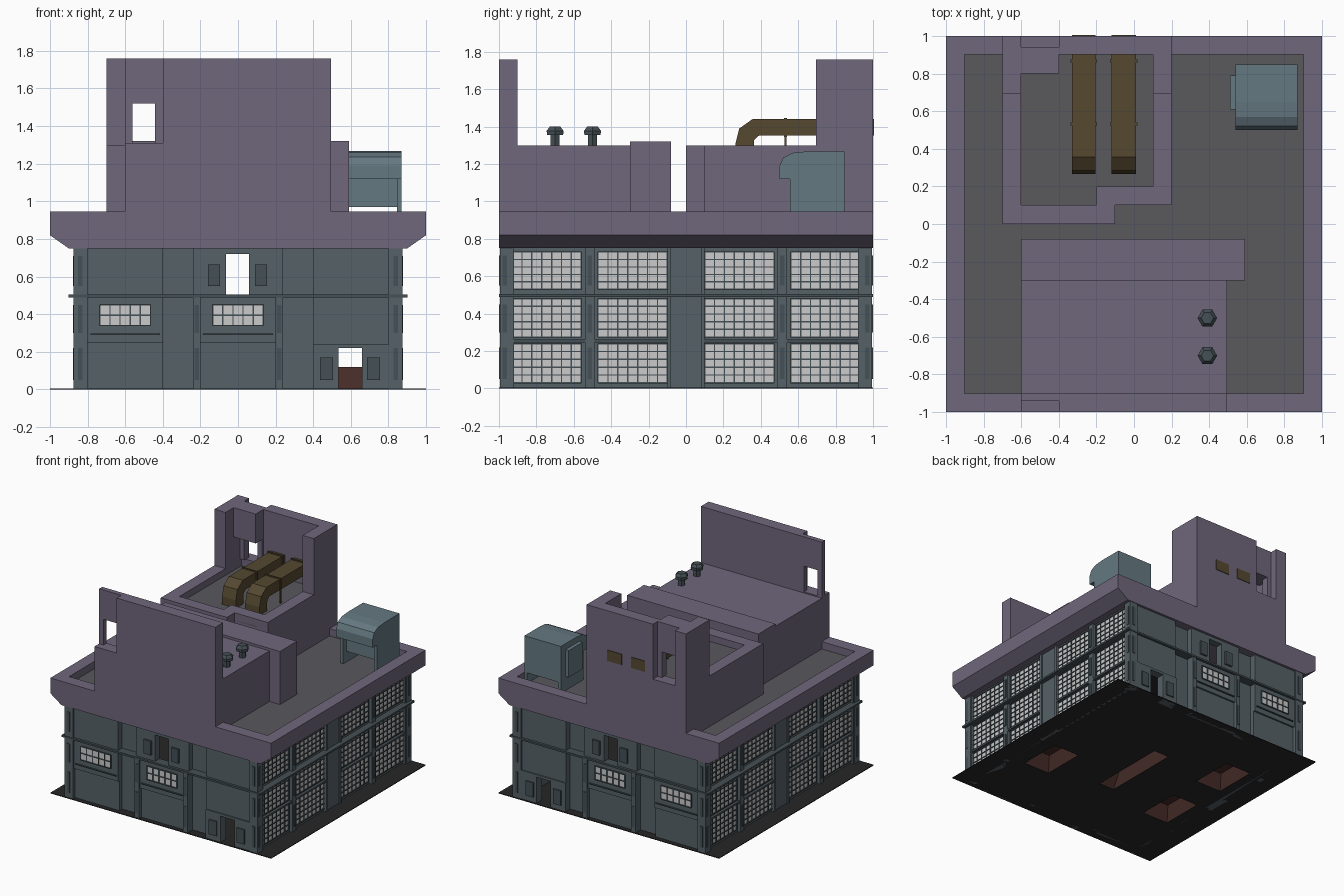
import bpy, bmesh, math
from mathutils import Vector

if "Cube" in bpy.data.objects:
    bpy.data.objects.remove(bpy.data.objects["Cube"])

COLORS = {"stone": (.16, .135, .2), "wall": (.09, .12, .135), "trim": (.06, .08, .09),
          "roof": (.10, .10, .11), "pane": (.55, .54, .55), "duct": (.09, .065, .03),
          "hood": (.13, .19, .22), "dark": (.02, .02, .02), "rust": (.06, .025, .02)}
MATS = {}
for k, c in COLORS.items():
    MATS[k] = bpy.data.materials.new(k)
    MATS[k].diffuse_color = (*c, 1)


def finish(name, bm, mat, mirror=""):
    bmesh.ops.recalc_face_normals(bm, faces=bm.faces)
    me = bpy.data.meshes.new(name)
    bm.to_mesh(me)
    bm.free()
    ob = bpy.data.objects.new(name, me)
    bpy.context.collection.objects.link(ob)
    me.materials.append(MATS[mat])
    if mirror:
        m = ob.modifiers.new("mirror", 'MIRROR')
        m.use_axis = [a in mirror for a in "XYZ"]
        m.use_mirror_merge = False
    return ob


def boxes(name, items, mat, mirror=""):
    """One object from (x0, x1, y0, y1, z0, z1) boxes."""
    bm = bmesh.new()
    for x0, x1, y0, y1, z0, z1 in items:
        vs = bmesh.ops.create_cube(bm, size=1)["verts"]
        for v in vs:
            v.co = Vector((x0 + (v.co.x + .5) * (x1 - x0), y0 + (v.co.y + .5) * (y1 - y0),
                           z0 + (v.co.z + .5) * (z1 - z0)))
    return finish(name, bm, mat, mirror)


def prism(name, pts, axis, spans, mat, mirror=""):
    """Extrude a 2D profile along an axis, once for each (start, end) span."""
    bm = bmesh.new()
    put = {"x": lambda p, t: (t, *p), "y": lambda p, t: (p[0], t, p[1]), "z": lambda p, t: (*p, t)}[axis]
    for a, b in spans:
        f = bm.faces.new([bm.verts.new(put(p, a)) for p in pts])
        new = bmesh.ops.extrude_face_region(bm, geom=[f], use_keep_orig=True)["geom"]
        step = Vector(put((0, 0), b - a))
        bmesh.ops.translate(bm, verts=[g for g in new if isinstance(g, bmesh.types.BMVert)], vec=step)
    return finish(name, bm, mat, mirror)


def holed(x0, x1, y0, y1, z0, z1, hx0, hx1, hz0, hz1):
    """Boxes that surround a rectangular opening in an xz wall."""
    b = [(x0, hx0, y0, y1, z0, z1), (hx1, x1, y0, y1, z0, z1), (hx0, hx1, y0, y1, hz1, z1)]
    if hz0 > z0:
        b.append((hx0, hx1, y0, y1, z0, hz0))
    return b


def bars(u0, u1, v0, v1, nu, nv, t):
    """Rectangles of a window lattice."""
    r = [(u0 + (u1 - u0) * i / nu - t, u0 + (u1 - u0) * i / nu + t, v0, v1) for i in range(nu + 1)]
    return r + [(u0, u1, v0 + (v1 - v0) * j / nv - t, v0 + (v1 - v0) * j / nv + t) for j in range(nv + 1)]


# ground plate with pits, pit shells
ground = boxes("ground_plate", [(-1, 1, -1, 1, 0, .006)], "dark")
pits = [(0, 0, .07, .33), (.6, -.28, .12, .18), (-.6, -.28, .12, .18), (-.6, .36, .12, .18)]
cut = boxes("pit_cutter", [(x - w, x + w, y - d, y + d, -.1, .1) for x, y, w, d in pits], "dark")
cut.hide_render = True
cut.hide_viewport = True
mod = ground.modifiers.new("pits", 'BOOLEAN')
mod.object = cut
mod.solver = 'EXACT'
bm = bmesh.new()
for x, y, w, d in pits:
    low, top = [[bm.verts.new((x + sx * w * s, y + sy * d * s, z))
                 for sx, sy in ((-1, -1), (1, -1), (1, 1), (-1, 1))] for s, z in ((1, 0), (.7, .12))]
    bm.faces.new(top)
    for i in range(4):
        bm.faces.new((low[i], low[i - 1], top[i - 1], top[i]))
finish("pit_shells", bm, "rust")
boxes("inner_floor", [(-.82, .82, -.92, .92, .46, .488)], "dark")

# front and back walls (mirrored), recessed columns between the bays
Y0, Y1 = -.98, -.92
boxes("end_walls",
      [(-.87, -.4, Y0, Y1, .25, .76), (-.87, -.4, -.965, Y1, 0, .25),
       (-.24, .24, Y0, Y1, .25, .49), (-.24, .24, -.965, Y1, 0, .25),
       (.4, .87, Y0, Y1, .24, .76),
       (-.4, -.24, -.93, -.9, 0, .76), (.24, .4, -.93, -.9, 0, .76)]
      + holed(-.24, .24, Y0, Y1, .49, .76, -.065, .058, .5, .72)
      + holed(.4, .87, -.99, Y1, 0, .24, .535, .66, 0, .22), "wall", "Y")
pil = [(-.875, -.8), (-.24, -.2), (.2, .24), (.8, .875)]
boxes("end_pilasters", [(a, b, -.995, -.93, 0, .76) for a, b in (pil[0], pil[3])]
      + [(a, b, -.995, -.93, 0, .49) for a, b in pil[1:3]], "wall", "Y")
boxes("end_band", [(-.9, .9, -1, -.92, .49, .505)], "trim", "Y")
rows = [(.05, .22), (.3, .45), (.55, .71)]
boxes("pilaster_plates", [((a + b) / 2 - .012, (a + b) / 2 + .012, -1, -.98, z0, z1)
                          for a, b in (pil[0], pil[3]) for z0, z1 in rows]
      + [((a + b) / 2 - .012, (a + b) / 2 + .012, -1, -.98, z0, z1)
         for a, b in pil[1:3] for z0, z1 in rows[:2]], "trim", "Y")
boxes("door_side_panels", [(-.16, -.095, -.995, -.97, .55, .665), (.09, .155, -.995, -.97, .55, .665),
                           (.435, .505, -1, -.97, .05, .17), (.685, .755, -1, -.97, .05, .17)], "trim", "Y")

# small windows on the ends
ends = [(-.735, -.465), (-.135, .135)]
boxes("end_window_panes", [(a, b, -.984, -.96, .34, .45) for a, b in ends], "pane", "Y")
boxes("end_window_bars", [(u0, u1, -.989, -.975, v0, v1) for a, b in ends
                          for u0, u1, v0, v1 in bars(a, b, .34, .45, 5, 2, .0035)]
      + [(a - .05, b + .05, -.99, -.97, .29, .298) for a, b in ends], "trim", "Y")

# long window walls on the sides (mirrored)
cols = [(-.93, -.56), (-.47, -.1), (.1, .47), (.56, .93)]
levels = [(.03, .24), (.275, .48), (.53, .73)]
boxes("side_walls", [(.8, .845, -.98, .98, 0, .76), (.8, .86, -.08, .08, 0, .76)], "wall", "X")
boxes("side_window_panes", [(.83, .849, a, b, z0, z1) for a, b in cols for z0, z1 in levels], "pane", "X")
boxes("side_window_bars", [(.84, .855, u0, u1, v0, v1) for a, b in cols for z0, z1 in levels
                           for u0, u1, v0, v1 in bars(a, b, z0, z1, 7, 5, .0035)], "trim", "X")
posts = [(-.995, -.945), (-.54, -.49), (-.1, -.08), (.08, .1), (.49, .54), (.945, .995)]
boxes("side_posts", [(.83, .87, a, b, 0, .76) for a, b in posts], "wall", "X")
boxes("side_post_plates", [(.86, .878, y - .012, y + .012, z0, z1)
                           for y in (-.97, -.515, .515, .97) for z0, z1 in rows], "trim", "X")
boxes("side_bands", [(.82, .9, -1, 1, .49, .505), (.82, .868, -.98, -.08, .247, .262),
                     (.82, .868, .08, .98, .247, .262)], "trim", "X")

# cornice with sloping underside, parapet and roof deck
half = [(.9, .75), (1, .82), (1, .945), (.9, .945), (.9, .88)]
prism("cornice", half + [(-x, z) for x, z in reversed(half)], "y", [(-1, 1)], "stone")
boxes("end_parapets", [(-.9, .9, -1, -.9, .88, .945)], "stone", "Y")
boxes("roof_deck", [(-.9, .9, -.9, .9, .87, .885)], "roof")

# front roof house with tall screen wall and a recessed corner opening
boxes("front_house", [(-.6, .495, -.9, -.3, .88, 1.3), (-.6, .59, -.3, -.08, .88, 1.32)], "stone")
boxes("front_screen_wall", [(-.4, .495, -1, -.9, .94, 1.76), (-.6, -.4, -1, -.9, .94, 1.31)]
      + holed(-.6, -.4, -.94, -.9, 1.31, 1.76, -.56, -.44, 1.31, 1.52), "stone")

# back roof house: stepped plan, low parapet, tall wall with wings
plan = [(-.7, 0), (-.1, 0), (-.1, .1), (.2, .1), (.2, 1), (-.7, 1)]
prism("back_house", plan, "z", [(.94, 1.24)], "stone")
boxes("back_house_base", [(-.7, .2, .1, .95, .88, .95), (-.7, -.1, 0, .1, .88, .95)], "stone")
boxes("back_house_parapet", [(-.7, -.6, 0, .7, 1.24, 1.3), (-.6, -.1, 0, .1, 1.24, 1.3),
                             (-.2, -.1, .1, .2, 1.24, 1.3), (-.1, .2, .1, .2, 1.24, 1.3),
                             (.1, .2, .2, .7, 1.24, 1.3)], "stone")
boxes("back_house_floor", [(-.6, .1, .1, .9, 1.235, 1.245)], "roof")
boxes("back_tall_wall", [(-.7, -.6, .695, 1, 1.24, 1.76), (.1, .2, .695, 1, 1.24, 1.76),
                         (-.4, .1, .9, 1, 1.24, 1.76), (-.6, -.4, .9, 1, 1.24, 1.31)]
      + holed(-.6, -.4, .88, .94, 1.31, 1.76, -.56, -.44, 1.31, 1.52)
      + [(-.6, -.4, .8, .88, 1.52, 1.76)], "stone")

# pair of elbow ducts through the back wall
duct = [(.265, 1.24), (.265, 1.31), (.285, 1.39), (.355, 1.44), (1.005, 1.44), (1.005, 1.352),
        (.39, 1.352), (.365, 1.33), (.36, 1.24)]
prism("ducts", duct, "x", [(-.33, -.205), (-.12, .01)], "duct")
boxes("duct_collars", [(a - .008, b + .008, y, y + .014, 1.345, 1.447)
                       for a, b in ((-.33, -.205), (-.12, .01)) for y in (.525, .86)]
      + [(x, x + .012, .526, .538, 1.24, 1.35) for x in (-.338, -.209, -.128, .006)], "duct")

# air intake hood on its open-fronted body
hood = [(.5, 1.12), (.5, 1.19), (.52, 1.235), (.57, 1.26), (.65, 1.268), (.848, 1.268),
        (.848, .97), (.6, .97), (.6, 1.12)]
prism("intake_hood", hood, "x", [(.54, .87)], "hood")
boxes("intake_sides", [(.54, .565, .555, .848, .88, 1.13), (.845, .87, .555, .848, .88, 1.13),
                       (.51, .54, .61, .79, 1.0, 1.22)], "hood")

# six-sided roof vents
bm = bmesh.new()
for y in (-.5, -.7):
    prof = [(.028, 1.29), (.028, 1.355), (.05, 1.355), (.052, 1.378), (.033, 1.4)]
    rings = [[bm.verts.new((.39 + r * math.cos(i * math.pi / 3), y + r * math.sin(i * math.pi / 3), z))
              for i in range(6)] for r, z in prof]
    for a, b in zip(rings, rings[1:]):
        for i in range(6):
            bm.faces.new((a[i - 1], a[i], b[i], b[i - 1]))
    bm.faces.new(rings[-1])
finish("roof_vents", bm, "trim")

for m in bpy.data.materials:
    if m.users and not m.is_grease_pencil:
        m.use_nodes = True
        m.node_tree.nodes["Principled BSDF"].inputs["Base Color"].default_value = m.diffuse_color
